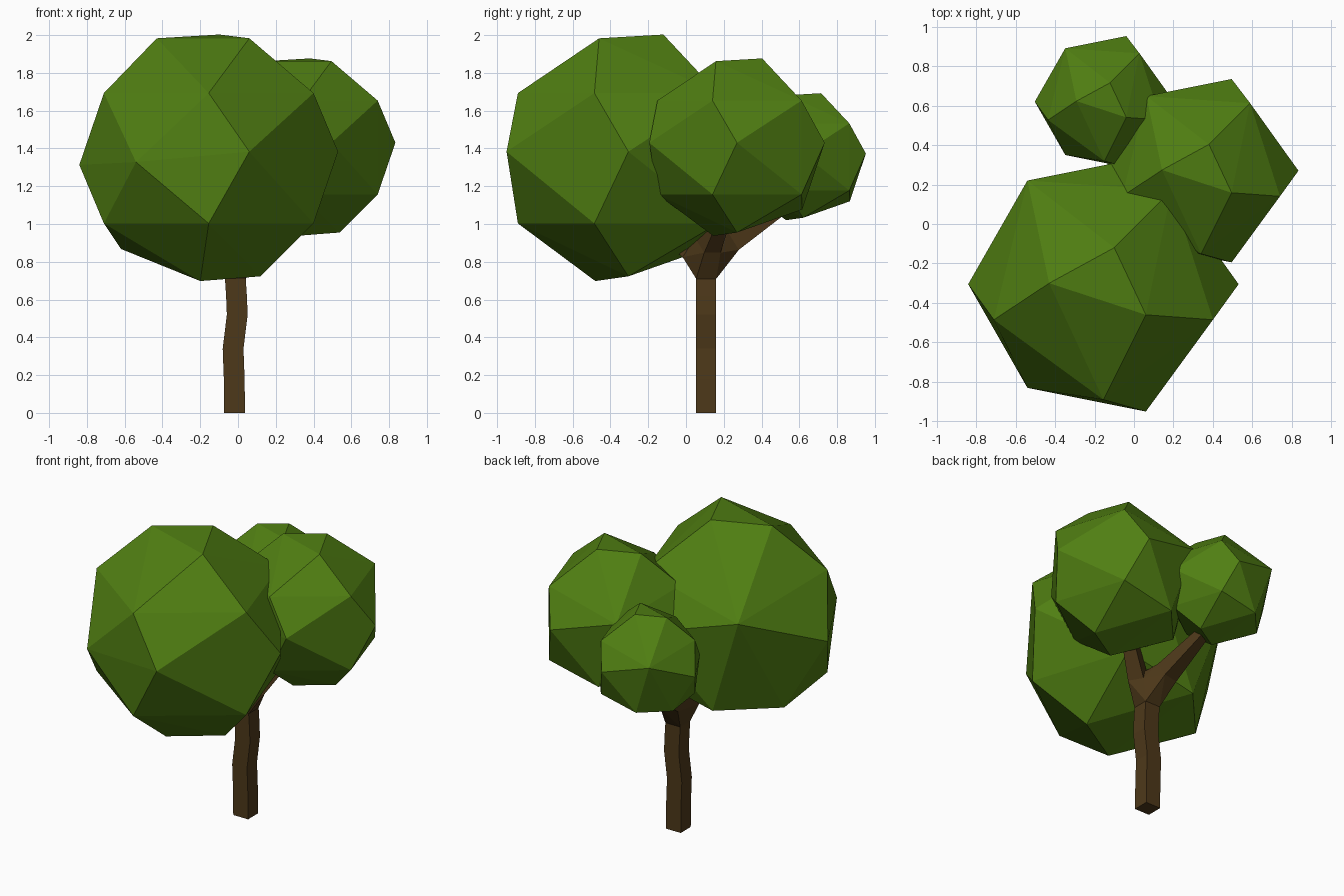
import bpy, bmesh
from mathutils import Vector

if "Cube" in bpy.data.objects:
    bpy.data.objects.remove(bpy.data.objects["Cube"])


def material(name, colour):
    m = bpy.data.materials.new(name)
    m.diffuse_color = (*colour, 1)
    m.use_nodes = True
    m.node_tree.nodes["Principled BSDF"].inputs["Base Color"].default_value = m.diffuse_color
    return m


leaf = material("leaf_green", (0.08, 0.21, 0.006))
bark = material("bark_brown", (0.075, 0.04, 0.01))


def add_object(name, bm, mat):
    bmesh.ops.recalc_face_normals(bm, faces=bm.faces)
    me = bpy.data.meshes.new(name)
    bm.to_mesh(me)
    bm.free()
    me.materials.append(mat)
    ob = bpy.data.objects.new(name, me)
    bpy.context.collection.objects.link(ob)
    return ob


def hull(bm, points):
    verts = [bm.verts.new(p) for p in points]
    res = bmesh.ops.convex_hull(bm, input=verts)
    loose = [v for v in verts if v.is_valid and not v.link_faces]
    bmesh.ops.delete(bm, geom=loose, context='VERTS')


# Faceted foliage ball, shared by all three crowns
ball = [
    (.055, .185, .655), (.215, -.155, .635), (-.275, .005, .635),
    (-.555, -.18, .345), (.555, -.18, .345), (0, -.585, .345), (.345, .475, .345),
    (.215, -.645, .035), (.685, 0, .035), (.215, .645, .035),
    (-.685, 0, -.035), (-.385, -.525, -.02), (-.385, .525, .20),
    (-.555, -.18, -.345), (.555, -.18, -.345), (0, -.585, -.345), (.345, .475, -.345),
    (-.465, .15, -.48), (-.165, .48, -.456), (.275, 0, -.625), (-.045, -.175, -.65),
]
crowns = {
    "large_crown": ((-.155, -.305, 1.348), 1.0),
    "medium_crown": ((.34, .27, 1.405), .72),
    "small_crown": ((-.15, .62, 1.355), .515),
}
for name, (centre, size) in crowns.items():
    bm = bmesh.new()
    hull(bm, [Vector(centre) + Vector(p) * size for p in ball])
    add_object(name, bm, leaf)

# Square trunk with a gentle sideways bend: (x centre, z)
bm = bmesh.new()
rings = []
for x, z in [(-.018, 0), (-.02, .18), (-.026, .34), (-.004, .52), (-.008, .62), (-.014, .71)]:
    rings.append([bm.verts.new((x + sx * .055, .107 + sy * .053, z))
                  for sx, sy in ((-1, -1), (1, -1), (1, 1), (-1, 1))])
for a, b in zip(rings, rings[1:]):
    for i in range(4):
        j = (i + 1) % 4
        bm.faces.new((a[i], a[j], b[j], b[i]))
bm.faces.new(rings[0][::-1])
bm.faces.new(rings[-1])
add_object("trunk", bm, bark)


def section(centre, direction, half):
    d = Vector(direction).normalized()
    side = d.cross(Vector((0, 0, 1))).normalized()
    up = side.cross(d)
    return [Vector(centre) + side * half * a + up * half * b
            for a, b in ((-1, -1), (1, -1), (1, 1), (-1, 1))]


# Fork block where the trunk widens, then three tapering branches
base = [(-.014 + sx * .055, .107 + sy * .053, .71) for sx in (-1, 1) for sy in (-1, 1)]
branches = {
    "large_branch": ((-.05, .03, .87), (-.14, -.22, 1.05), .055, .035),
    "medium_branch": ((.07, .12, .88), (.24, .22, 1.12), .05, .035),
    "small_branch": ((-.06, .24, .91), (-.13, .58, 1.13), .055, .025),
}
fork = list(base)
for name, (p, q, r0, r1) in branches.items():
    d = Vector(q) - Vector(p)
    start = section(p, d, r0)
    fork += start
    bm = bmesh.new()
    hull(bm, start + section(q, d, r1))
    add_object(name, bm, bark)
bm = bmesh.new()
hull(bm, fork)
add_object("fork", bm, bark)
